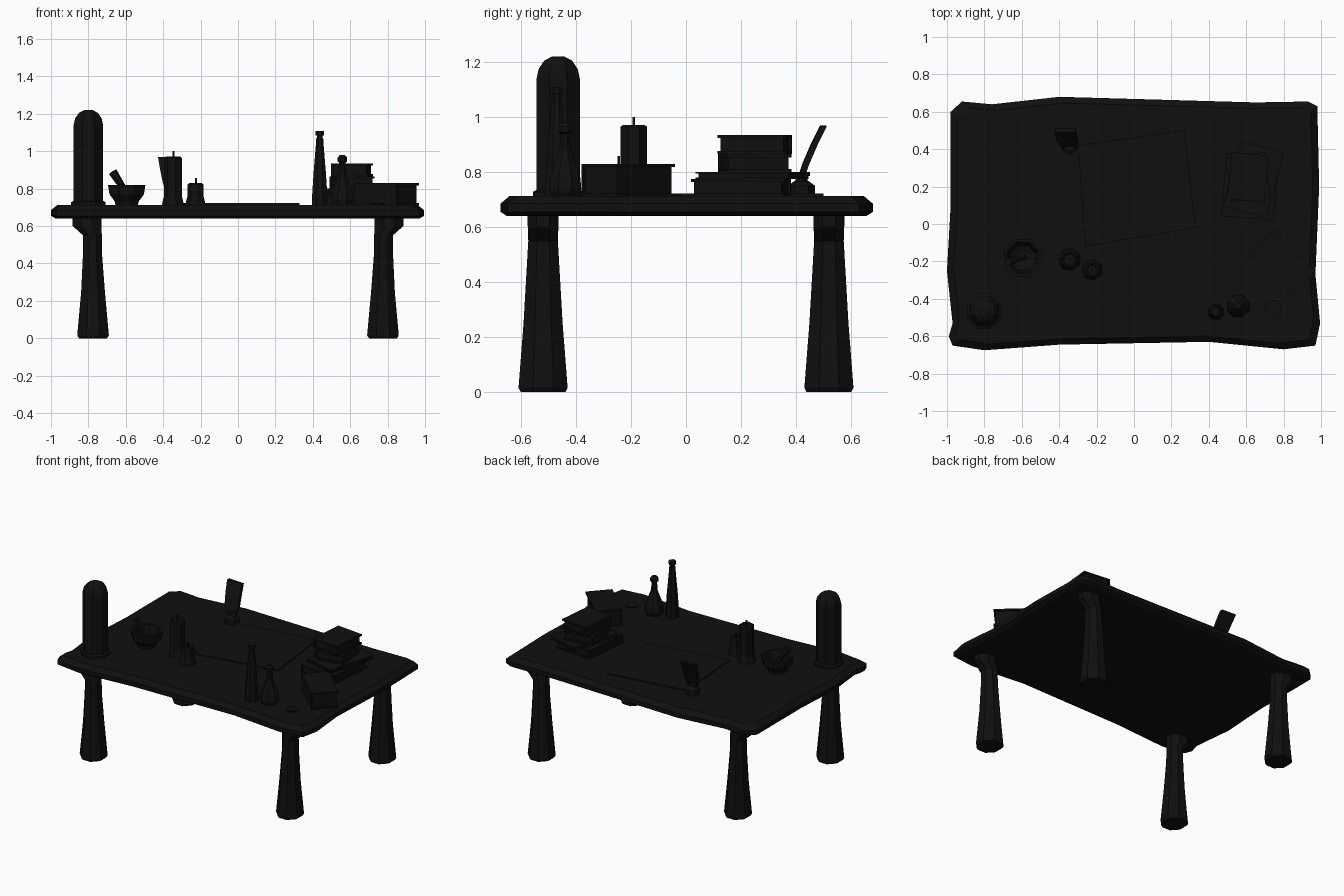
import bpy, bmesh
from math import cos, sin, pi, radians
from mathutils import Vector, Matrix

if "Cube" in bpy.data.objects:
    bpy.data.objects.remove(bpy.data.objects["Cube"])

dark = bpy.data.materials.new("dark")
dark.diffuse_color = (0.005, 0.005, 0.005, 1)
dark.use_nodes = True
dark.node_tree.nodes["Principled BSDF"].inputs["Base Color"].default_value = dark.diffuse_color


def add_object(name, bm):
    bmesh.ops.recalc_face_normals(bm, faces=bm.faces)
    me = bpy.data.meshes.new(name)
    bm.to_mesh(me)
    bm.free()
    ob = bpy.data.objects.new(name, me)
    me.materials.append(dark)
    bpy.context.collection.objects.link(ob)
    return ob


def loft(name, rings):
    """Skin a list of point rings and cap both ends."""
    bm = bmesh.new()
    loops = [[bm.verts.new(p) for p in r] for r in rings]
    n = len(loops[0])
    for a, b in zip(loops, loops[1:]):
        for i in range(n):
            bm.faces.new((a[i], a[(i + 1) % n], b[(i + 1) % n], b[i]))
    bm.faces.new(loops[0])
    bm.faces.new(loops[-1])
    return add_object(name, bm)


def ring(x, y, z, rx, ry, n, turn=0):
    return [(x + rx * cos(2 * pi * (i + turn) / n), y + ry * sin(2 * pi * (i + turn) / n), z)
            for i in range(n)]


def lathe(name, x, y, profile, n=8, turn=0.5):
    return loft(name, [ring(x, y, z, r, r, n, turn) for r, z in profile])


def box(name, centre, size, turn=0):
    bm = bmesh.new()
    m = Matrix.Translation(centre) @ Matrix.Rotation(radians(turn), 4, 'Z')
    bmesh.ops.create_cube(bm, size=1, matrix=m @ Matrix.Diagonal((*size, 1)))
    return add_object(name, bm)


def book(name, x, y, z0, z1, w, d, turn):
    """Two covers, a rounded spine on the left and an inset page block."""
    t = min(0.012, (z1 - z0) * 0.2)
    box(name + "_lower_cover", (x, y, z0 + t / 2), (w, d, t), turn)
    box(name + "_upper_cover", (x, y, z1 - t / 2), (w, d, t), turn)
    box(name + "_pages", (x, y, (z0 + z1) / 2), (w - 0.02, d - 0.02, z1 - z0 - 2 * t), turn)
    off = Matrix.Rotation(radians(turn), 3, 'Z') @ Vector((-w / 2 + 0.006, 0, 0))
    box(name + "_spine", (x + off.x, y + off.y, (z0 + z1) / 2), (0.012, d, z1 - z0), turn)


# Wavy table top with a bevelled rim
outline = [(-.98, .60), (-.92, .655), (-.76, .64), (-.4, .68), (.65, .65), (.93, .655),
           (.98, .63), (.99, .2), (.97, -.27), (.995, -.53), (.97, -.65), (.8, -.67),
           (.4, -.63), (-.4, -.645), (-.8, -.675), (-.97, -.65), (-.99, -.6),
           (-.97, -.53), (-1, -.25), (-.98, .1)]


def rim(inset, z):
    return [(x * (1 - inset), y * (1 - inset * 1.4), z) for x, y in outline]


loft("table_top", [rim(.025, .64), rim(0, .655), rim(0, .685), rim(.035, .713)])

# Four legs, flared at the foot and out towards the ends at the top
for sx, side in ((-1, "left"), (1, "right")):
    for sy, end in ((-1, "front"), (1, "back")):
        spec = [(.775, 0, .078, .085), (.775, .015, .088, .093), (.775, .25, .066, .074),
                (.778, .45, .053, .062), (.778, .55, .052, .056), (.807, .6, .08, .058),
                (.807, .66, .08, .06)]
        loft(f"{end}_{side}_leg", [ring(sx * x, sy * .52, z, rx * 1.04, ry * 1.04, 8, .5)
                                  for x, z, rx, ry in spec])

# Domed glass jar on a base plate
lathe("jar_base", -.8, -.465, [(.1, .705), (.1, .728), (.085, .735)])
lathe("dome_jar", -.8, -.465, [(.085, .73), (.085, 1.14), (.077, 1.175), (.055, 1.205),
                               (.025, 1.22)])

# Mortar (hollow) and pestle
lathe("mortar", -.595, -.18, [(.065, .71), (.068, .73), (.1, .77), (.108, .82),
                              (.09, .82), (.07, .76), (.03, .745)])
a, b = Vector((-.585, -.18, .76)), Vector((-.67, -.2, .89))
bm = bmesh.new()
turn = (b - a).to_track_quat('Z', 'Y').to_matrix().to_4x4()
bmesh.ops.create_cone(bm, cap_ends=True, segments=6, radius1=.014, radius2=.024,
                      depth=(b - a).length, matrix=Matrix.Translation((a + b) / 2) @ turn)
add_object("pestle", bm)

# Candles with wicks and melted wax at the foot
for name, x, y, top, r in (("tall_candle", -.345, -.19, .972, .05),
                           ("short_candle", -.225, -.245, .83, .045)):
    lathe(name, x, y, [(r + .012, .71), (r + .007, .735), (r, .76), (r, top - .008),
                       (r - .01, top), (r - .02, top - .01)], 7)
    lathe(name + "_wick", x, y, [(.007, top - .02), (.007, top + .028)], 4)

# Inkwell and curved quill
lathe("inkwell", -.345, .42, [(.05, .71), (.05, .75), (.022, .77), (.022, .785),
                              (.032, .785), (.032, .8)], 6)
path = [(-.345, .415, .77, .035), (-.35, .435, .83, .052), (-.36, .465, .9, .056),
        (-.37, .5, .97, .058)]
loft("quill", [[(x - w, y - .012, z), (x + w, y - .012, z - .005),
                (x + w, y + .012, z - .005), (x - w, y + .012, z)] for x, y, z, w in path])

# Large sheet of parchment
sheet = [(-.30, .42), (.27, .50), (.33, -.02), (-.26, -.12)]
loft("parchment", [[(x, y, z) for x, y in sheet] for z in (.705, .722)])

# Tall bottle and flask
lathe("tall_bottle", .437, -.47, [(.045, .71), (.045, .75), (.036, .88), (.022, 1.04),
                                  (.02, 1.07), (.015, 1.07), (.015, 1.085), (.025, 1.085),
                                  (.025, 1.108)])
lathe("flask", .558, -.44, [(.055, .71), (.064, .74), (.06, .78), (.022, .88), (.018, .94),
                            (.028, .945), (.028, .965), (.015, .98)])
lathe("flat_dish", .745, -.45, [(.04, .71), (.045, .722)])

# Stack of books and one thick book lying at an angle
book("bottom_book", .62, .2, .71, .775, .28, .34, -5)
book("tilted_book", .64, .24, .775, .8, .24, .36, -16)
book("third_book", .61, .25, .8, .865, .21, .24, 8)
book("top_book", .61, .25, .865, .935, .2, .25, -6)
book("thick_book", .795, -.21, .71, .83, .178, .31, 47)
